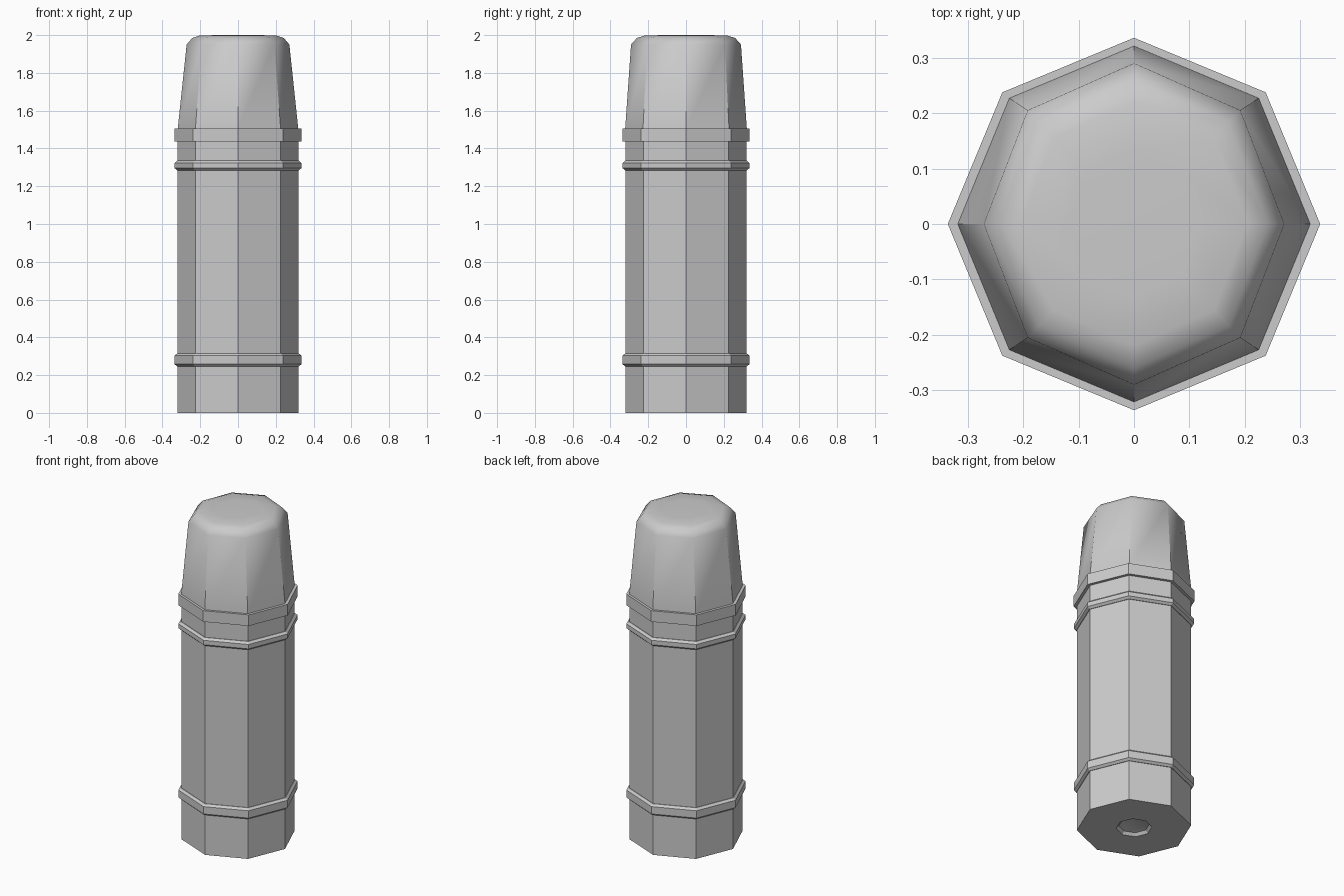
import bpy, bmesh, math

if "Cube" in bpy.data.objects:
    bpy.data.objects.remove(bpy.data.objects["Cube"])

SIDES = 8


def lathe(name, rows, closed=False, angle=30):
    """Octagonal lathe. rows = (x radius, y radius, z); ends are capped unless closed."""
    bm = bmesh.new()
    loops = []
    for rx, ry, z in rows:
        loops.append([bm.verts.new((rx * math.cos(i * math.tau / SIDES),
                                    ry * math.sin(i * math.tau / SIDES), z))
                      for i in range(SIDES)])
    pairs = list(zip(loops, loops[1:]))
    if closed:
        pairs.append((loops[-1], loops[0]))
    for a, b in pairs:
        for i in range(SIDES):
            j = (i + 1) % SIDES
            bm.faces.new((a[i], a[j], b[j], b[i]))
    if not closed:
        bm.faces.new(loops[0][::-1])
        bm.faces.new(loops[-1])
    bmesh.ops.recalc_face_normals(bm, faces=bm.faces)
    mesh = bpy.data.meshes.new(name)
    bm.to_mesh(mesh)
    bm.free()
    obj = bpy.data.objects.new(name, mesh)
    bpy.context.collection.objects.link(obj)
    bpy.context.view_layer.objects.active = obj
    obj.select_set(True)
    bpy.ops.object.shade_smooth_by_angle(angle=math.radians(angle))
    obj.select_set(False)
    return obj


def rnd(profile):
    return [(r, r, z) for r, z in profile]


# Body with a shallow dimple under the base
lathe("flask_body", rnd([(0.05, 0.025), (0.085, 0.017), (0.1, 0.0),
                         (0.319, 0.0), (0.319, 1.44)]))

# Raised bands with chamfered edges
for name, z0, z1 in (("lower_band", 0.246, 0.315), ("upper_band", 1.284, 1.335)):
    c = 0.012
    lathe(name, rnd([(0.312, z0), (0.322, z0), (0.336, z0 + c),
                     (0.336, z1 - c), (0.322, z1), (0.312, z1)]), closed=True)

# Tapered cup lid with a collar and rounded top
lathe("cup_lid", [(0.337, 0.337, 1.437), (0.337, 0.337, 1.505),
                  (0.319, 0.322, 1.505), (0.272, 0.291, 1.95),
                  (0.242, 0.260, 1.985), (0.205, 0.220, 1.997),
                  (0.12, 0.13, 2.0)], angle=38)
